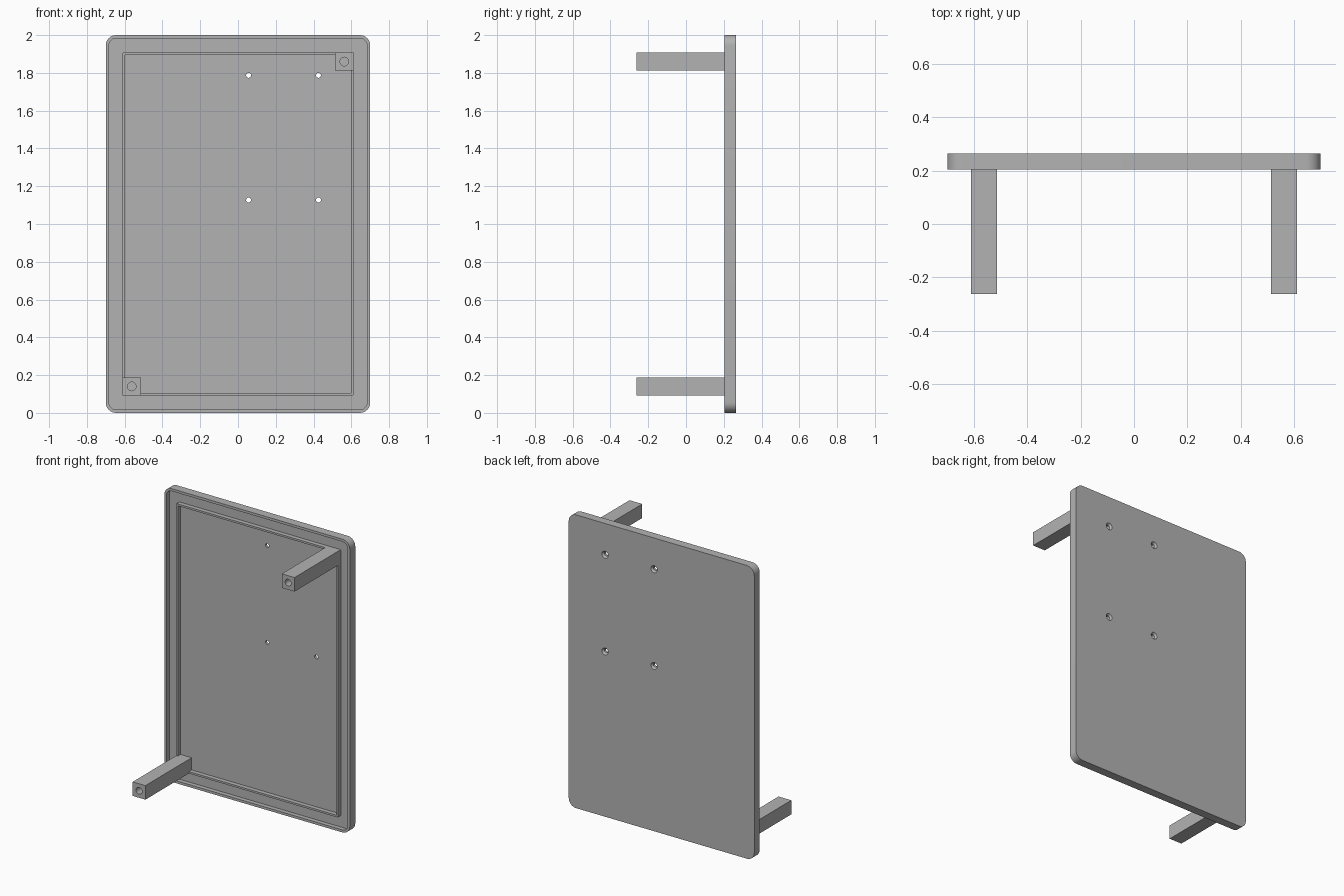
import bpy, bmesh, math

if "Cube" in bpy.data.objects:
    bpy.data.objects.remove(bpy.data.objects["Cube"])

Y_BACK, Y_FRONT, Y_FLOOR, Y_LEG = 0.264, 0.205, 0.235, -0.263

grey = bpy.data.materials.new("grey plastic")
grey.diffuse_color = (0.45, 0.45, 0.45, 1)
grey.use_nodes = True
grey.node_tree.nodes["Principled BSDF"].inputs["Base Color"].default_value = grey.diffuse_color


def make_object(name, bm):
    bmesh.ops.recalc_face_normals(bm, faces=bm.faces)
    me = bpy.data.meshes.new(name)
    bm.to_mesh(me)
    bm.free()
    me.materials.append(grey)
    ob = bpy.data.objects.new(name, me)
    bpy.context.collection.objects.link(ob)
    return ob


def rounded_ring(bm, hx, hz, r, y, segs=8):
    """Rounded rectangle of vertices at depth y, centred on z = 1."""
    ring = []
    for c, (sx, sz) in enumerate([(1, 1), (-1, 1), (-1, -1), (1, -1)]):
        for i in range(segs + 1):
            a = math.pi / 2 * (c + i / segs)
            ring.append(bm.verts.new((sx * (hx - r) + r * math.cos(a), y,
                                      1 + sz * (hz - r) + r * math.sin(a))))
    return ring


def turned_cutter(name, x, z, profile, segs=32):
    """Round cutter along y from (y, radius) pairs."""
    bm = bmesh.new()
    rings = [[bm.verts.new((x + r * math.cos(2 * math.pi * i / segs), y,
                            z + r * math.sin(2 * math.pi * i / segs)))
              for i in range(segs)] for y, r in profile]
    loft(bm, rings)
    return make_object(name, bm)


def loft(bm, rings):
    for a, b in zip(rings, rings[1:]):
        n = len(a)
        for i in range(n):
            j = (i + 1) % n
            bm.faces.new((a[i], a[j], b[j], b[i]))
    bm.faces.new(rings[0])
    bm.faces.new(rings[-1])


def cut(ob, cutters):
    bpy.context.view_layer.objects.active = ob
    for c in cutters:
        mod = ob.modifiers.new("hole", 'BOOLEAN')
        mod.operation = 'DIFFERENCE'
        mod.solver = 'EXACT'
        mod.object = c
        bpy.ops.object.modifier_apply(modifier=mod.name)
        bpy.data.objects.remove(c)


def smooth(ob):
    bpy.ops.object.select_all(action='DESELECT')
    ob.select_set(True)
    bpy.context.view_layer.objects.active = ob
    bpy.ops.object.shade_smooth_by_angle(angle=math.radians(30))


# Panel: outer wall, rim, channel, raised ridge and sunken centre
bm = bmesh.new()
loft(bm, [rounded_ring(bm, *p) for p in [
    (0.70, 1.0, 0.055, Y_BACK),
    (0.70, 1.0, 0.055, Y_FRONT),
    (0.683, 0.983, 0.038, Y_FRONT),
    (0.683, 0.983, 0.038, Y_FLOOR),
    (0.611, 0.908, 0.006, Y_FLOOR),
    (0.611, 0.908, 0.006, Y_FRONT),
    (0.598, 0.895, 0.003, Y_FRONT),
    (0.598, 0.895, 0.003, Y_FLOOR)]])
panel = make_object("panel", bm)

# Four screw holes, countersunk from the back
cut(panel, [turned_cutter("screw_cutter", x, z, [
    (Y_FLOOR - 0.02, 0.013), (Y_BACK - 0.012, 0.013),
    (Y_BACK, 0.024), (Y_BACK + 0.01, 0.024)])
    for x in (0.056, 0.426) for z in (1.127, 1.787)])
smooth(panel)

# Two square posts in opposite corners, each with a round blind hole
for name, s in (("upper_post", 1), ("lower_post", -1)):
    cx, cz, h = s * 0.5625, 1 + s * 0.860, 0.048
    bm = bmesh.new()
    loft(bm, [[bm.verts.new((cx + dx * h, y, cz + dz * h))
               for dx, dz in ((1, 1), (-1, 1), (-1, -1), (1, -1))]
              for y in (Y_LEG, Y_FLOOR + 0.002)])
    post = make_object(name, bm)
    cut(post, [turned_cutter("post_cutter", cx, cz, [
        (Y_LEG - 0.02, 0.023), (Y_LEG + 0.2, 0.023)])])
    smooth(post)
